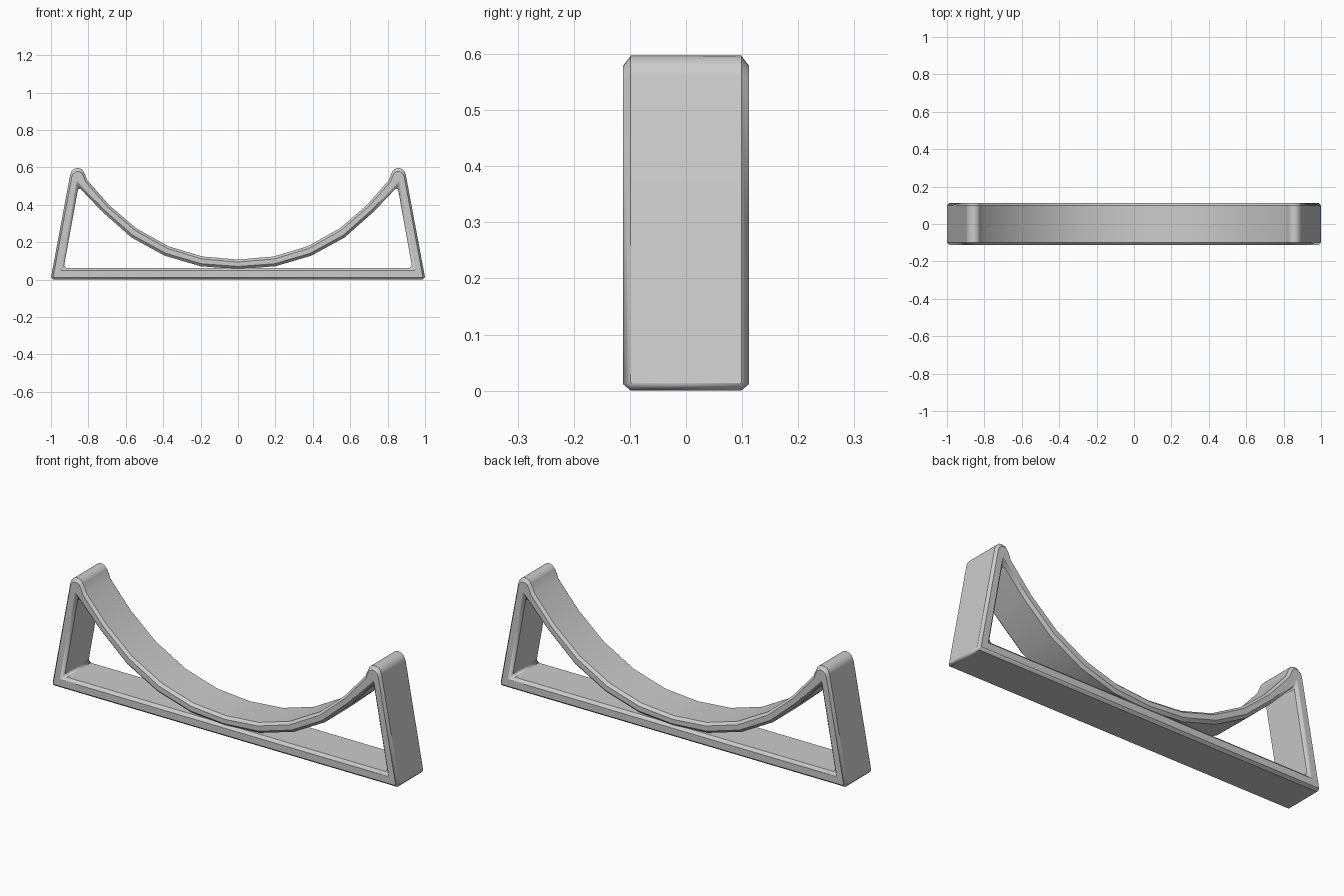
import bpy, bmesh

if "Cube" in bpy.data.objects:
    bpy.data.objects.remove(bpy.data.objects["Cube"])

HALF_DEPTH = 0.1125

# Half of the frame profile, as (outer point, inner point) pairs in x, z:
# base centre -> base corner -> up the leg -> rounded tip -> down the cradle arc
APEX = (0.853, 0.497)
HALF = [
    ((0.0, 0.0), (0.0, 0.062)),
    ((1.002, 0.0), (0.932, 0.062)),
    ((0.897, 0.562), APEX),
    ((0.889, 0.580), APEX),
    ((0.873, 0.594), APEX),
    ((0.854, 0.597), APEX),
    ((0.835, 0.590), APEX),
    ((0.824, 0.575), APEX),
    ((0.805, 0.530), APEX),
    ((0.687, 0.396), (0.725, 0.362)),
    ((0.543, 0.273), (0.570, 0.225)),
    ((0.370, 0.177), (0.393, 0.128)),
    ((0.190, 0.123), (0.200, 0.071)),
    ((0.0, 0.107), (0.0, 0.056)),
]

grey = bpy.data.materials.new("grey")
grey.diffuse_color = (0.6, 0.6, 0.6, 1)
grey.use_nodes = True
grey.node_tree.nodes["Principled BSDF"].inputs["Base Color"].default_value = grey.diffuse_color

# Flat strip of faces for both halves
bm = bmesh.new()
for side in (1, -1):
    for (o1, i1), (o2, i2) in zip(HALF, HALF[1:]):
        corners = [o1, o2, i2] if i1 == i2 else [o1, o2, i2, i1]
        verts = [bm.verts.new((side * x, -HALF_DEPTH, z)) for x, z in corners]
        bm.faces.new(verts)
bmesh.ops.remove_doubles(bm, verts=bm.verts, dist=0.0005)

# Give the strip its depth
result = bmesh.ops.extrude_face_region(bm, geom=bm.faces[:], use_keep_orig=True)
moved = [g for g in result["geom"] if isinstance(g, bmesh.types.BMVert)]
bmesh.ops.translate(bm, verts=moved, vec=(0, 2 * HALF_DEPTH, 0))
bmesh.ops.recalc_face_normals(bm, faces=bm.faces)

mesh = bpy.data.meshes.new("cradle_frame")
bm.to_mesh(mesh)
bm.free()
mesh.materials.append(grey)
frame = bpy.data.objects.new("cradle_frame", mesh)
bpy.context.collection.objects.link(frame)

# Chamfered rims and corners
bevel = frame.modifiers.new("rim_bevel", 'BEVEL')
bevel.width = 0.014
bevel.segments = 1
bevel.limit_method = 'ANGLE'
bevel.angle_limit = 0.9
bevel.use_clamp_overlap = False

# Smooth shading that keeps the broad faces flat
bpy.context.view_layer.objects.active = frame
frame.select_set(True)
bpy.ops.object.shade_smooth_by_angle(angle=1.05)
frame.modifiers.new("flat_faces", 'WEIGHTED_NORMAL').keep_sharp = True
